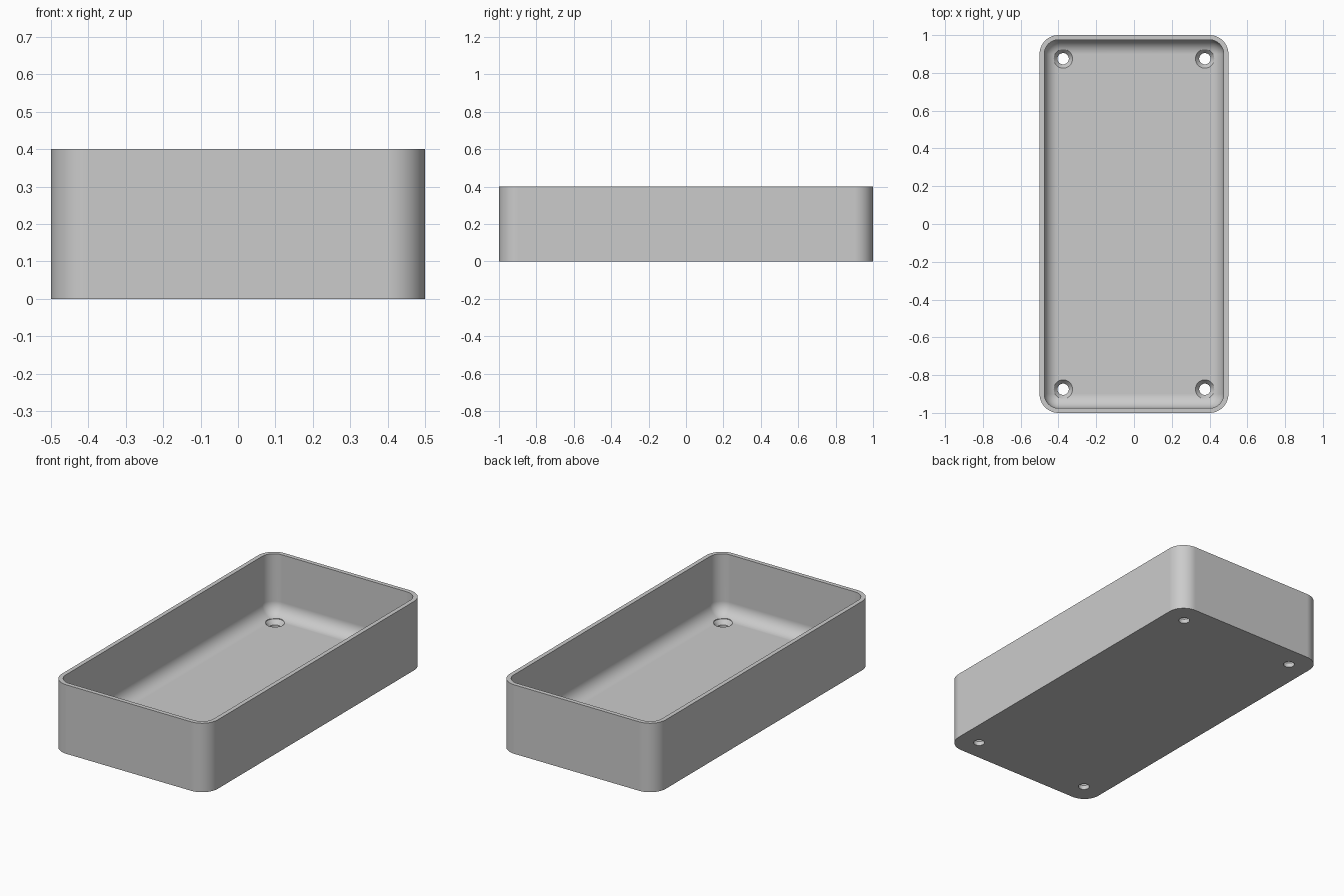
import bpy, bmesh, math

if "Cube" in bpy.data.objects:
    bpy.data.objects.remove(bpy.data.objects["Cube"], do_unlink=True)

HALF_X, HALF_Y, HEIGHT = 0.5, 1.0, 0.4
WALL, FLOOR = 0.025, 0.05
OUTER_R, FILLET = 0.1, 0.075
STEPS = 12  # segments per quarter round


def material(name, rgb):
    mat = bpy.data.materials.new(name)
    mat.use_nodes = True
    color = (*rgb, 1)
    mat.diffuse_color = color
    mat.node_tree.nodes["Principled BSDF"].inputs["Base Color"].default_value = color
    return mat


def rounded_ring(bm, inset, z):
    """Rounded rectangle, offset inward from the outside of the tray."""
    r = max(OUTER_R - inset, 0)
    cx, cy = HALF_X - OUTER_R, HALF_Y - OUTER_R
    ring = []
    for k, (sx, sy) in enumerate(((1, 1), (-1, 1), (-1, -1), (1, -1))):
        for i in range(STEPS + 1):
            a = math.pi / 2 * (k + i / STEPS)
            ring.append(bm.verts.new((sx * cx + r * math.cos(a), sy * cy + r * math.sin(a), z)))
    return ring


def bridge(bm, rings):
    for low, high in zip(rings, rings[1:]):
        n = len(low)
        for i in range(n):
            j = (i + 1) % n
            bm.faces.new((low[i], low[j], high[j], high[i]))


def finish(bm, name):
    bmesh.ops.remove_doubles(bm, verts=bm.verts, dist=1e-5)
    bmesh.ops.recalc_face_normals(bm, faces=bm.faces)
    mesh = bpy.data.meshes.new(name)
    bm.to_mesh(mesh)
    bm.free()
    obj = bpy.data.objects.new(name, mesh)
    bpy.context.collection.objects.link(obj)
    return obj


# Tray shell: up the outside, over the rim, down the inside and round the fillet
bm = bmesh.new()
profile = [(0, 0), (0, HEIGHT), (WALL, HEIGHT)]
for i in range(STEPS + 1):
    a = math.pi / 2 * i / STEPS
    profile.append((WALL + FILLET * (1 - math.cos(a)), FLOOR + FILLET * (1 - math.sin(a))))
rings = [rounded_ring(bm, inset, z) for inset, z in profile]
bridge(bm, rings)
bm.faces.new(rings[0])
bottom = rings[-1]
bm.faces.new(bottom[::STEPS + 1])
tray = finish(bm, "tray")
tray.data.materials.append(material("grey", (0.6, 0.6, 0.6)))

# Countersunk screw hole cutters in the four floor corners
bm = bmesh.new()
for x in (-0.375, 0.375):
    for y in (-0.875, 0.875):
        hole = []
        for r, z in ((0.03, -0.05), (0.03, 0.025), (0.05, FLOOR), (0.05, 0.1)):
            hole.append([bm.verts.new((x + r * math.cos(a), y + r * math.sin(a), z))
                         for a in (math.tau * i / 32 for i in range(32))])
        bridge(bm, hole)
        bm.faces.new(hole[0])
        bm.faces.new(hole[-1])
cutter = finish(bm, "screw_hole_cutter")
cutter.hide_render = True

bpy.ops.object.select_all(action="DESELECT")
bpy.context.view_layer.objects.active = tray
tray.select_set(True)
cut = tray.modifiers.new("screw_holes", "BOOLEAN")
cut.operation, cut.solver, cut.object = "DIFFERENCE", "EXACT", cutter
bpy.ops.object.modifier_apply(modifier=cut.name)
bpy.data.objects.remove(cutter, do_unlink=True)

# Smooth rounds with crisp rims and flat panels
bpy.ops.object.shade_smooth_by_angle(angle=math.radians(30))
weighted = tray.modifiers.new("flat_panels", "WEIGHTED_NORMAL")
weighted.keep_sharp = True
